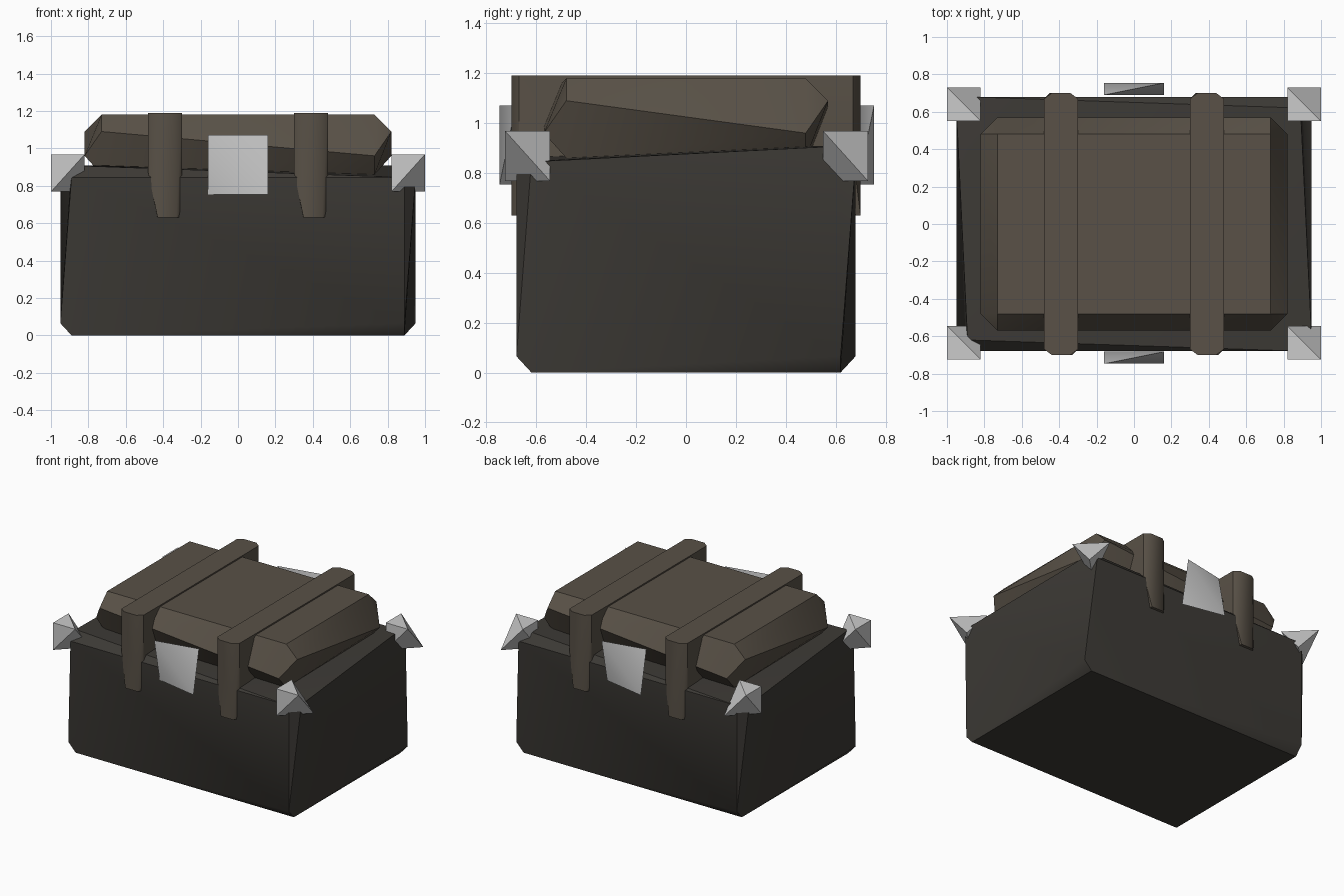
import bpy, bmesh, math

if "Cube" in bpy.data.objects:
    bpy.data.objects.remove(bpy.data.objects["Cube"])


def material(name, rgb):
    m = bpy.data.materials.new(name)
    m.diffuse_color = (*rgb, 1)
    m.use_nodes = True
    m.node_tree.nodes["Principled BSDF"].inputs["Base Color"].default_value = m.diffuse_color
    return m


DARK = material("dark_wood", (0.046, 0.042, 0.036))
BROWN = material("brown_wood", (0.1, 0.083, 0.063))
METAL = material("metal", (0.6, 0.6, 0.6))


def hull(name, points, mat):
    """Convex solid around the points, smooth only over shallow folds."""
    bm = bmesh.new()
    for p in points:
        bm.verts.new(p)
    out = bmesh.ops.convex_hull(bm, input=bm.verts)
    spare = [g for g in out["geom_interior"] if isinstance(g, bmesh.types.BMVert)]
    bmesh.ops.delete(bm, geom=spare, context='VERTS')
    bmesh.ops.dissolve_limit(bm, angle_limit=0.01, verts=bm.verts, edges=bm.edges)
    bmesh.ops.recalc_face_normals(bm, faces=bm.faces)
    me = bpy.data.meshes.new(name)
    bm.to_mesh(me)
    bm.free()
    me.materials.append(mat)
    ob = bpy.data.objects.new(name, me)
    bpy.context.collection.objects.link(ob)
    bpy.ops.object.select_all(action='DESELECT')
    ob.select_set(True)
    bpy.context.view_layer.objects.active = ob
    bpy.ops.object.shade_smooth_by_angle(angle=math.radians(40))
    return ob


def ring(x, y, z):
    return [(sx * x, sy * y, z) for sx in (-1, 1) for sy in (-1, 1)]


def half_turn(points):
    """The points plus their copy turned 180 degrees about z."""
    return points + [(-x, -y, z) for x, y, z in points]


def at(center, half, signs):
    return [tuple(c + h * s for c, h, s in zip(center, half, sg)) for sg in signs]


# Chest body: reduced chamfered box, some chamfer corners collapsed
body = ring(0.89, 0.62, 0) + half_turn([
    (-0.95, -0.62, 0.065), (0.89, -0.68, 0.065),                     # bottom
    (-0.89, -0.62, 0.908), (-0.89, -0.68, 0.845),                    # top, left
    (0.89, -0.68, 0.845), (0.95, -0.62, 0.845)])                     # top, right
hull("chest_body", body, DARK)

# Lid: each side folds along a slanted ridge
lid = ring(0.73, 0.48, 1.18) + ring(0.73, 0.48, 0.86) + half_turn([
    (0.82, -0.48, 1.09), (0.82, 0.48, 0.96),
    (0.73, -0.57, 0.96), (-0.73, -0.57, 1.09)])
hull("lid", lid, BROWN)

# Straps: solid bands, lower ends tapered on one side
for side, x in (("left", -0.39), ("right", 0.39)):
    pts = ring(0.09, 0.67, 1.19) + ring(0.05, 0.70, 1.19) + half_turn([
        (-0.09, -0.67, 0.87), (0.09, -0.67, 0.68),
        (-0.04, -0.70, 0.63), (0.06, -0.70, 0.63), (0.08, -0.67, 0.63)])
    hull(f"{side}_strap", [(px + x, y, z) for px, y, z in pts], BROWN)

# Clasp plates: twisted four-cornered wedges front and back
TWIST_B = [(-1, -1, 1), (1, 1, 1), (1, -1, -1), (-1, 1, -1)]
for name, y in (("front", -0.715), ("back", 0.722)):
    hull(f"{name}_plate", at((0, y, 0.9125), (0.16, 0.032, 0.158), TWIST_B), METAL)

# Corner caps: the same spiky low-poly wedge at every corner
TWIST_A = [(-1, 1, 1), (1, -1, 1), (-1, -1, -1), (1, 1, -1), (-1, -1, 1)]
for fb, y in (("front", -0.635), ("back", 0.64)):
    for lr, x in (("left", -0.91), ("right", 0.91)):
        hull(f"{fb}_{lr}_corner", at((x, y, 0.868), (0.09, 0.09, 0.1), TWIST_A), METAL)
